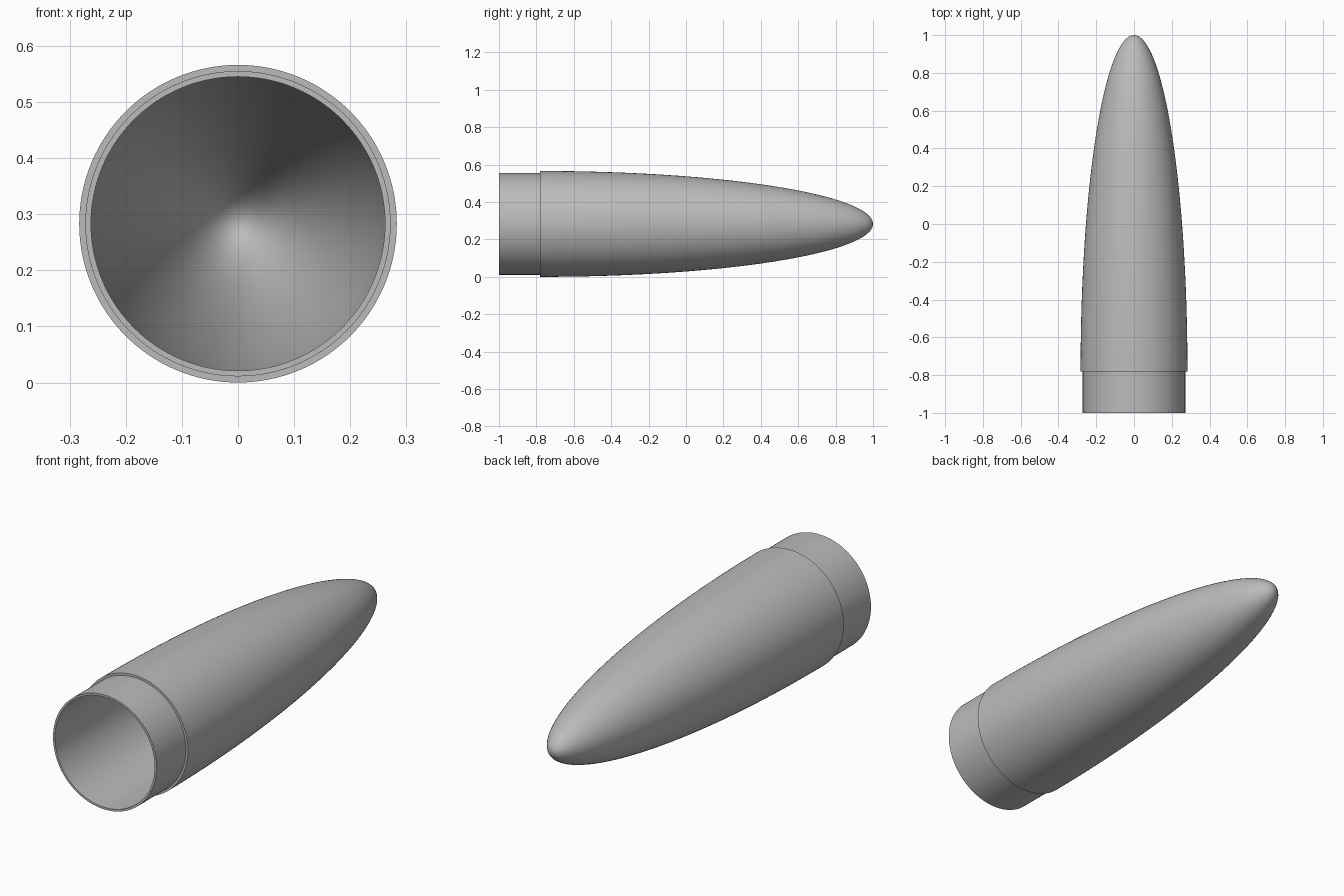
import bpy
import bmesh
from math import sin, cos, pi, radians

cube = bpy.data.objects.get("Cube")
if cube:
    bpy.data.objects.remove(cube, do_unlink=True)

# Main sizes
RADIUS, SPIGOT, BORE = 0.283, 0.272, 0.262
SHOULDER, BACK, TIP = -0.78, -1.0, 1.0
WALL = RADIUS - BORE
SIDES, STEPS = 128, 48

grey = bpy.data.materials.new("plain_grey")
grey.use_nodes = True
colour = (0.5, 0.5, 0.5, 1)
grey.diffuse_color = colour
grey.node_tree.nodes["Principled BSDF"].inputs["Base Color"].default_value = colour


def ogive(radius, tip):
    """Half-ellipse profile of (radius, y) from the shoulder to the tip."""
    angles = [pi / 2 * i / STEPS for i in range(STEPS + 1)]
    return [(radius * cos(a), SHOULDER + (tip - SHOULDER) * sin(a)) for a in angles]


# Closed wall section: outer tip, shoulder step, spigot, rim, bore, inner tip
outer = ogive(RADIUS, TIP)[::-1]
inner = ogive(BORE, TIP - WALL)
section = outer + [(SPIGOT, SHOULDER), (SPIGOT, BACK), (BORE, BACK)] + inner

# Spin the section around the long axis
bm = bmesh.new()
verts = [bm.verts.new((r, y, 0)) for r, y in section]
edges = [bm.edges.new(pair) for pair in zip(verts, verts[1:])]
bmesh.ops.spin(bm, geom=verts + edges, cent=(0, 0, 0), axis=(0, 1, 0),
               angle=2 * pi, steps=SIDES, use_duplicate=False)
bmesh.ops.remove_doubles(bm, verts=bm.verts, dist=0.0001)
bmesh.ops.recalc_face_normals(bm, faces=bm.faces)
bmesh.ops.translate(bm, verts=bm.verts, vec=(0, 0, RADIUS))

mesh = bpy.data.meshes.new("nose_cone")
bm.to_mesh(mesh)
bm.free()
mesh.materials.append(grey)
nose_cone = bpy.data.objects.new("nose_cone", mesh)
bpy.context.collection.objects.link(nose_cone)

# Smooth walls with crisp shoulder and rim
bpy.ops.object.select_all(action="DESELECT")
nose_cone.select_set(True)
bpy.context.view_layer.objects.active = nose_cone
bpy.ops.object.shade_smooth_by_angle(angle=radians(30))
